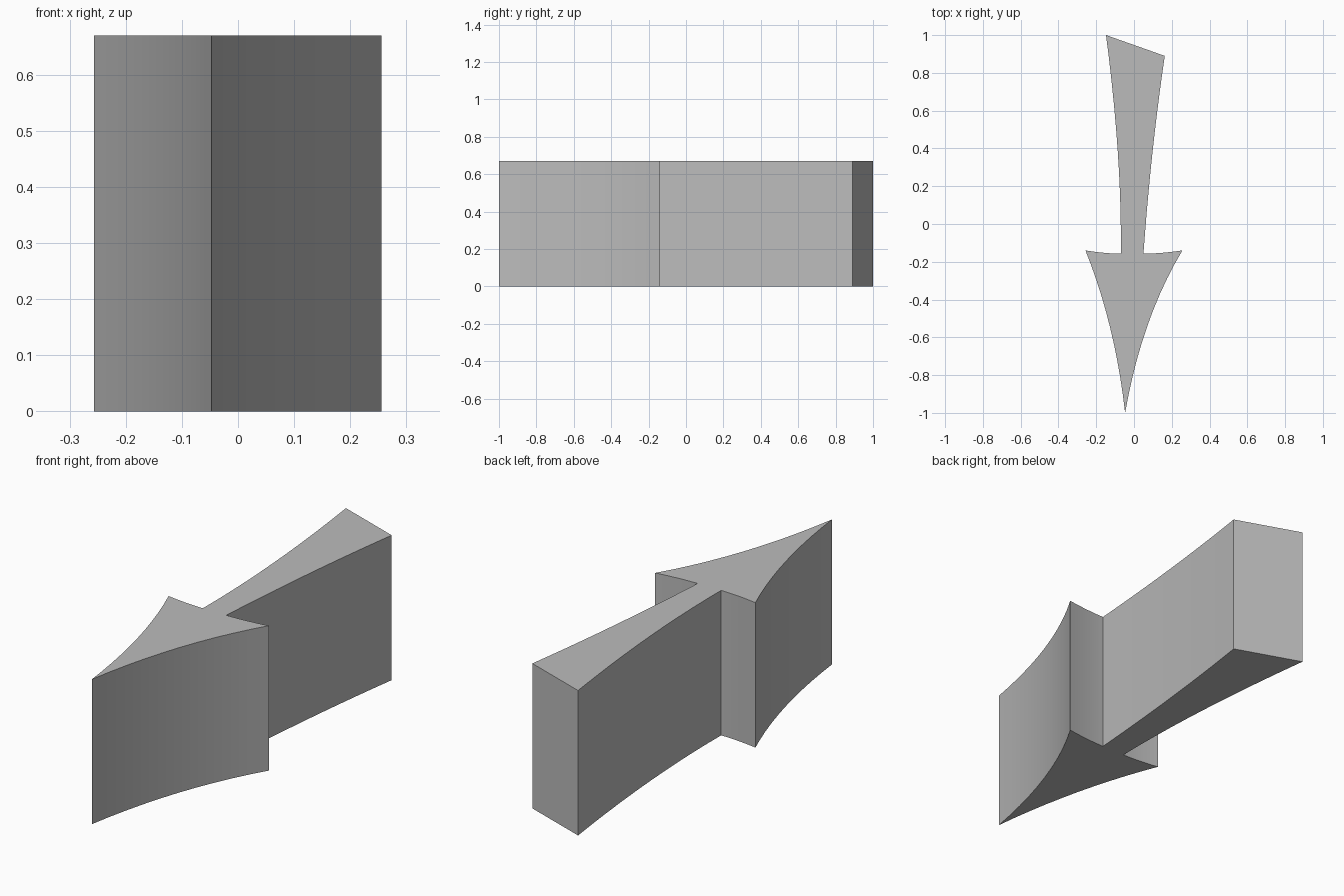
import bpy
import bmesh
from mathutils import Vector

cube = bpy.data.objects.get("Cube")
if cube:
    bpy.data.objects.remove(cube, do_unlink=True)

HEIGHT = 0.67
STEPS = 10

# Plain grey material
grey = bpy.data.materials.new("plain grey")
grey.use_nodes = True
colour = (0.5, 0.5, 0.5, 1)
grey.diffuse_color = colour
grey.node_tree.nodes["Principled BSDF"].inputs["Base Color"].default_value = colour


def bend(a, control, b):
    """Points along a quadratic curve from a up to, but not including, b."""
    a, c, b = Vector(a), Vector(control), Vector(b)
    for i in range(STEPS):
        t = i / STEPS
        yield a * (1 - t) ** 2 + c * 2 * t * (1 - t) + b * t ** 2


# Outline corners
tail_left, tail_right = (-0.148, 1.0), (0.163, 0.89)
neck_left, neck_right = (-0.07, -0.157), (0.05, -0.157)
barb_left, barb_right = (-0.257, -0.14), (0.256, -0.14)
tip = (-0.047, -1.0)

# Outline, anticlockwise from the slanted tail end
outline = [Vector(tail_right)]
outline += bend(tail_left, (-0.063, 0.35), neck_left)
outline += bend(neck_left, (-0.15, -0.157), barb_left)
outline += bend(barb_left, (-0.1, -0.53), tip)
outline += bend(tip, (0.04, -0.5), barb_right)
outline += bend(barb_right, (0.14, -0.157), neck_right)
outline += bend(neck_right, (0.09, 0.4), tail_right)

# Extrude the outline into a solid arrow
bm = bmesh.new()
base = bm.faces.new([bm.verts.new((p.x, p.y, 0)) for p in outline])
top = bmesh.ops.extrude_face_region(bm, geom=[base], use_keep_orig=True)
bmesh.ops.translate(bm, vec=(0, 0, HEIGHT),
                    verts=[v for v in top["geom"] if isinstance(v, bmesh.types.BMVert)])
bmesh.ops.recalc_face_normals(bm, faces=bm.faces)
mesh = bpy.data.meshes.new("arrow_block")
bm.to_mesh(mesh)
bm.free()
mesh.materials.append(grey)

arrow = bpy.data.objects.new("arrow_block", mesh)
bpy.context.collection.objects.link(arrow)
bpy.context.view_layer.objects.active = arrow
arrow.select_set(True)
bpy.ops.object.shade_smooth_by_angle(angle=0.5)
